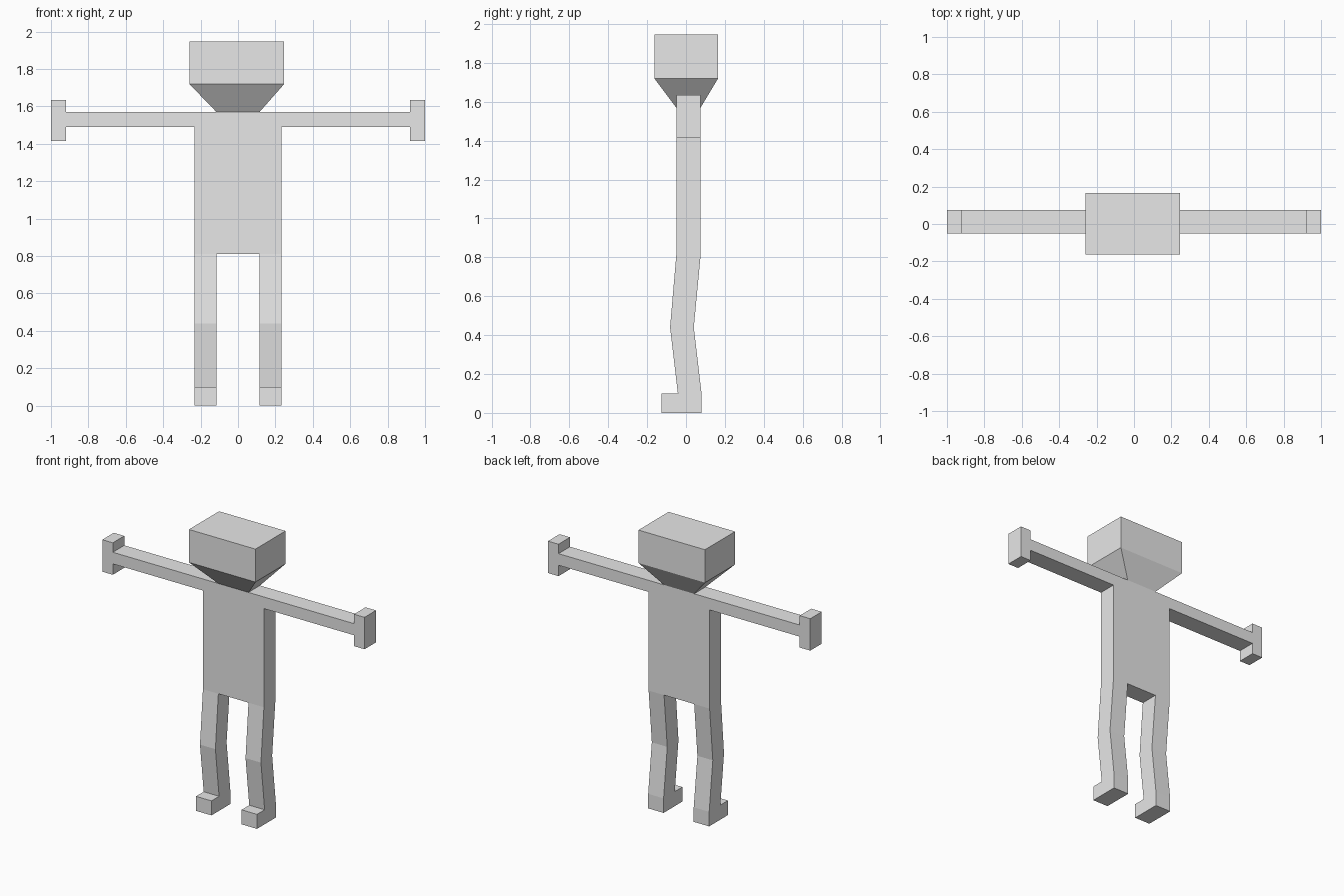
import bpy
import bmesh
from mathutils import Vector

cube = bpy.data.objects.get("Cube")
if cube:
    bpy.data.objects.remove(cube, do_unlink=True)

grey = bpy.data.materials.new("plain grey")
grey.use_nodes = True
colour = (0.8, 0.8, 0.8, 1.0)
grey.diffuse_color = colour
grey.node_tree.nodes["Principled BSDF"].inputs["Base Color"].default_value = colour

BACK, FRONT = 0.075, -0.05      # body thickness along y
HIP, SHOULDER = 0.81, 1.57


def make_object(name, bm):
    bmesh.ops.recalc_face_normals(bm, faces=bm.faces)
    mesh = bpy.data.meshes.new(name)
    bm.to_mesh(mesh)
    bm.free()
    mesh.materials.append(grey)
    obj = bpy.data.objects.new(name, mesh)
    bpy.context.collection.objects.link(obj)
    return obj


def prism(name, points, offset):
    """Extrude a closed outline along an offset."""
    bm = bmesh.new()
    face = bm.faces.new([bm.verts.new(p) for p in points])
    result = bmesh.ops.extrude_face_region(bm, geom=[face], use_keep_orig=True)
    verts = [g for g in result["geom"] if isinstance(g, bmesh.types.BMVert)]
    bmesh.ops.translate(bm, verts=verts, vec=Vector(offset))
    return make_object(name, bm)


def box(name, x0, x1, z0, z1):
    """Box with the common body thickness."""
    outline = [(x0, FRONT, z0), (x1, FRONT, z0), (x1, FRONT, z1), (x0, FRONT, z1)]
    return prism(name, outline, (0, BACK - FRONT, 0))


# Torso
box("torso", -0.2325, 0.2325, HIP, SHOULDER)

# Bent leg and foot in side outline (y, z)
leg_outline = [(FRONT, HIP), (-0.082, 0.44), (-0.042, 0.10), (-0.125, 0.10),
               (-0.125, 0.0), (0.08, 0.0), (0.08, 0.10), (0.04, 0.44), (BACK, HIP)]

# Arms, hands and legs on both sides
for side, s in (("left", 1), ("right", -1)):
    box(f"{side}_arm", s * 0.2325, s * 0.92, 1.49, SHOULDER)
    box(f"{side}_hand", s * 0.92, s * 1.0, 1.415, 1.635)
    prism(f"{side}_leg", [(s * 0.115, y, z) for y, z in leg_outline],
          (s * 0.1175, 0, 0))

# Head: stacked rectangles, tapering to the neck (z, x0, x1, y0, y1)
levels = [(SHOULDER, -0.115, 0.115, FRONT, BACK),
          (1.72, -0.26, 0.247, -0.163, 0.165),
          (1.947, -0.26, 0.247, -0.163, 0.165)]
bm = bmesh.new()
rings = [[bm.verts.new(p) for p in ((x0, y0, z), (x1, y0, z), (x1, y1, z), (x0, y1, z))]
         for z, x0, x1, y0, y1 in levels]
for low, high in zip(rings, rings[1:]):
    for i in range(4):
        j = (i + 1) % 4
        bm.faces.new((low[i], low[j], high[j], high[i]))
bm.faces.new(rings[0])
bm.faces.new(rings[-1])
make_object("head", bm)
